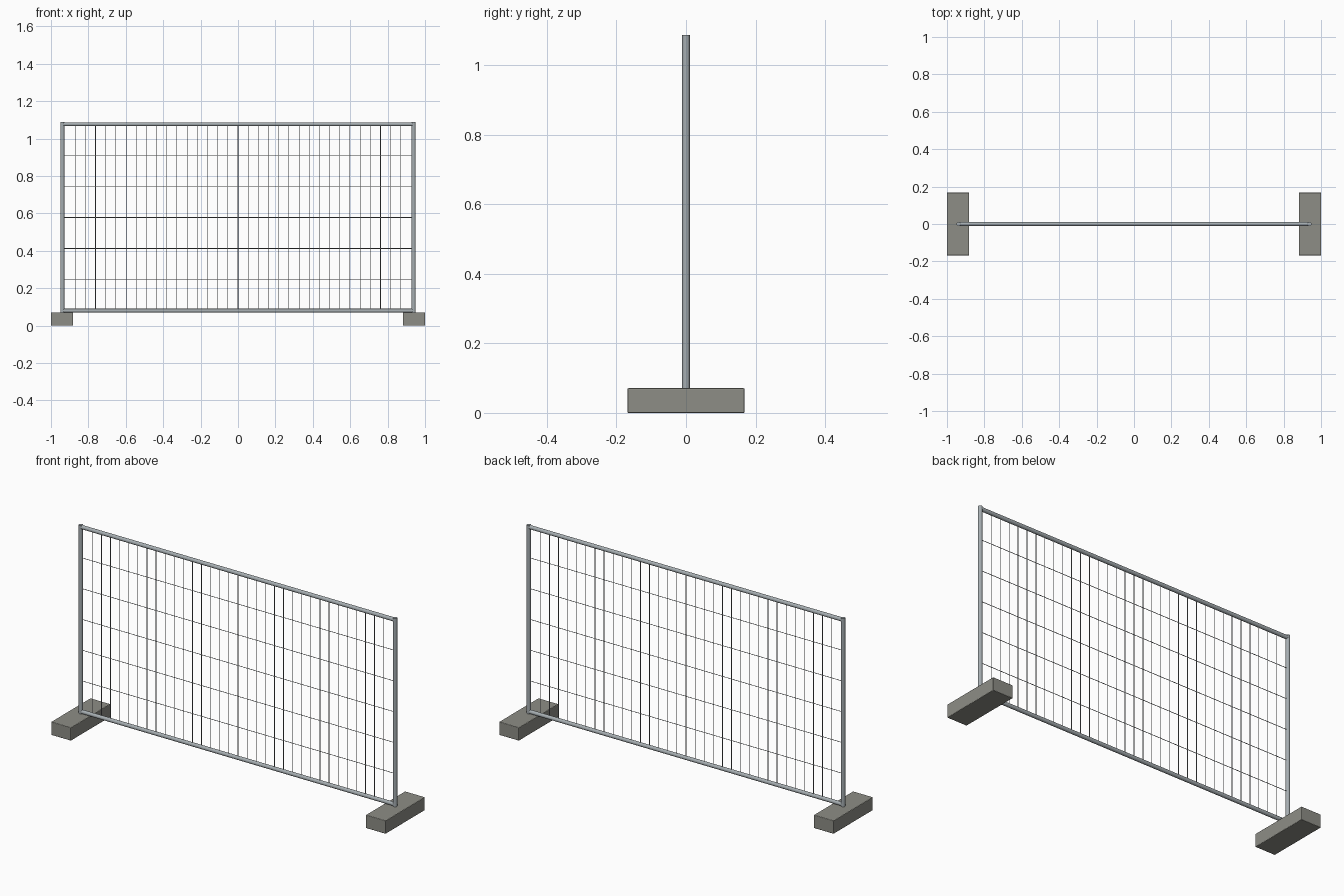
import bpy
from mathutils import Vector

if "Cube" in bpy.data.objects:
    bpy.data.objects.remove(bpy.data.objects["Cube"])


def material(name, rgb):
    m = bpy.data.materials.new(name)
    m.diffuse_color = (*rgb, 1)
    m.use_nodes = True
    m.node_tree.nodes["Principled BSDF"].inputs["Base Color"].default_value = m.diffuse_color
    return m


steel = material("steel", (0.38, 0.42, 0.44))
wire = material("wire", (0.38, 0.40, 0.41))
concrete = material("concrete", (0.27, 0.27, 0.24))


def rod(name, a, b, radius, sides, mat):
    """Cylinder from point a to point b."""
    a, b = Vector(a), Vector(b)
    d = b - a
    bpy.ops.mesh.primitive_cylinder_add(
        vertices=sides, radius=radius, depth=d.length, location=(a + b) / 2,
        rotation=d.to_track_quat('Z', 'Y').to_euler())
    o = bpy.context.object
    o.name = name
    o.data.materials.append(mat)
    bpy.ops.object.shade_smooth_by_angle(angle=1.1)
    return o


def repeat(o, count, offset):
    """Array in world-aligned constant steps."""
    m = o.modifiers.new("repeat", 'ARRAY')
    m.count = count
    m.use_relative_offset = False
    m.use_constant_offset = True
    m.constant_offset_displace = o.rotation_euler.to_matrix().inverted() @ Vector(offset)


POST_X, LOW, HIGH, R = 0.939, 0.08, 1.077, 0.011

# Posts and block feet on both ends
for side, s in (("left", -1), ("right", 1)):
    rod(side + "_post", (s * POST_X, 0, LOW - R), (s * POST_X, 0, HIGH + R), R, 16, steel)
    bpy.ops.mesh.primitive_cube_add(size=1, location=(s * 0.9405, 0, 0.0355))
    foot = bpy.context.object
    foot.name = side + "_foot"
    foot.scale = (0.119, 0.336, 0.071)
    bpy.ops.object.transform_apply(location=False, rotation=False, scale=True)
    foot.data.materials.append(concrete)
    bev = foot.modifiers.new("edge", 'BEVEL')
    bev.width, bev.segments = 0.003, 3

# Top and bottom rails
for name, z in (("bottom_rail", LOW), ("top_rail", HIGH)):
    rod(name, (-POST_X, 0, z), (POST_X, 0, z), R * 0.95, 16, steel)

# Mesh infill: upright wires and cross wires
step = 1.85 / 34
uprights = rod("upright_wires", (-16 * step, 0, LOW), (-16 * step, 0, HIGH), 0.0017, 6, wire)
repeat(uprights, 33, (step, 0, 0))
gap = (HIGH - LOW) / 6
cross = rod("cross_wires", (-POST_X, 0, LOW + gap), (POST_X, 0, LOW + gap), 0.0017, 6, wire)
repeat(cross, 5, (0, 0, gap))
